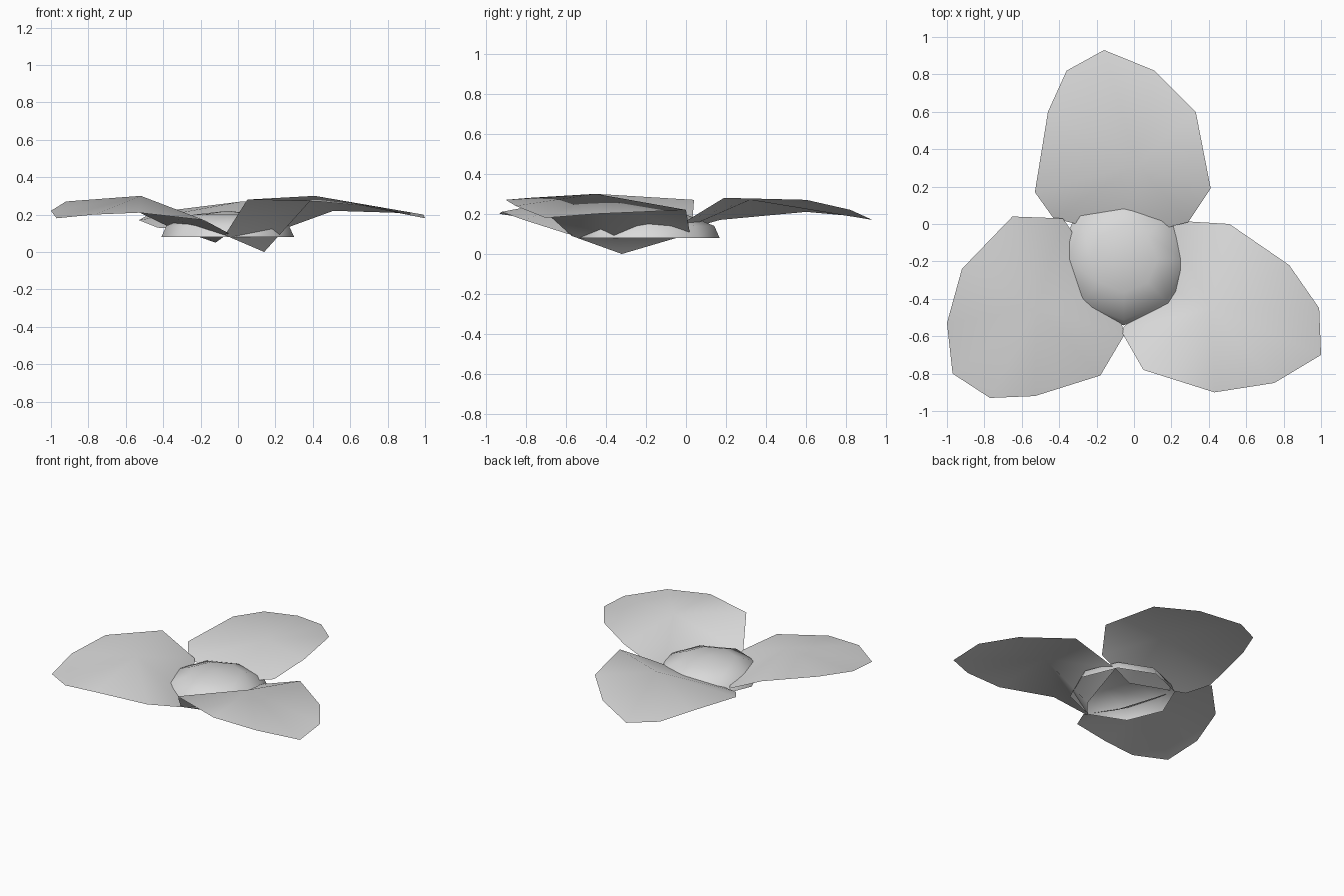
import bpy
import bmesh
from math import cos, sin, pi

if "Cube" in bpy.data.objects:
    bpy.data.objects.remove(bpy.data.objects["Cube"], do_unlink=True)

# One pale grey for the whole flower
grey = bpy.data.materials.new("pale_grey")
grey.use_nodes = True
grey.diffuse_color = (0.7, 0.7, 0.7, 1)
grey.node_tree.nodes["Principled BSDF"].inputs["Base Color"].default_value = grey.diffuse_color


def finish(name, bm):
    """Turn a bmesh into a smooth shaded object."""
    bmesh.ops.triangulate(bm, faces=[f for f in bm.faces if len(f.verts) > 4])
    for face in bm.faces:
        face.smooth = True
    mesh = bpy.data.meshes.new(name)
    bm.to_mesh(mesh)
    bm.free()
    mesh.materials.append(grey)
    obj = bpy.data.objects.new(name, mesh)
    bpy.context.collection.objects.link(obj)
    return obj


def petal(name, ridge, outline):
    """Fan of faces from the raised ridge point to the counterclockwise outline."""
    bm = bmesh.new()
    peak = bm.verts.new(ridge)
    rim = [bm.verts.new(point) for point in outline]
    for i, vert in enumerate(rim):
        bm.faces.new((peak, vert, rim[(i + 1) % len(rim)]))
    return finish(name, bm)


def dome(name, centre, profile, sides):
    """Open-bottomed cap from (radius, height) rings, closed by a top point."""
    bm = bmesh.new()
    rings = []
    for radius, height in profile[:-1]:
        ring = []
        for i in range(sides):
            angle = 2 * pi * i / sides
            ring.append(bm.verts.new((centre[0] + radius * cos(angle),
                                      centre[1] + radius * sin(angle), height)))
        rings.append(ring)
    top = bm.verts.new((centre[0], centre[1], profile[-1][1]))
    for i in range(sides):
        j = (i + 1) % sides
        for low, high in zip(rings, rings[1:]):
            bm.faces.new((low[i], low[j], high[j], high[i]))
        bm.faces.new((rings[-1][i], rings[-1][j], top))
    return finish(name, bm)


# Flower centre
dome("flower_centre", (-.055, -.187),
     [(.355, .08), (.328, .14), (.18, .2), (0, .22)], 8)

# Petals: each is high on its clockwise side, low at the root, drooping at the tip
petal("back_petal", (.02, .32, .27), [
    (-.02, -.07, .1), (.29, .01, .17), (.41, .19, .28), (.33, .6, .27),
    (.11, .82, .22), (-.16, .93, .17), (-.36, .82, .19), (-.46, .6, .21),
    (-.53, .17, .17), (-.43, .03, .13)])

petal("left_petal", (.41, -.45, .3), [
    (.14, -.32, 0), (-.07, -.57, .09), (.05, -.78, .28), (.43, -.9, .27),
    (.75, -.85, .24), (1, -.7, .18), (.99, -.45, .2), (.83, -.22, .21),
    (.51, 0, .22), (.18, .02, .1)])

petal("right_petal", (-.52, -.45, .3), [
    (-.12, -.35, .05), (-.38, .03, .14), (-.65, .04, .27), (-.92, -.24, .27),
    (-1, -.53, .22), (-.97, -.8, .18), (-.77, -.93, .2), (-.53, -.92, .21),
    (-.18, -.81, .17), (-.05, -.59, .1)])
